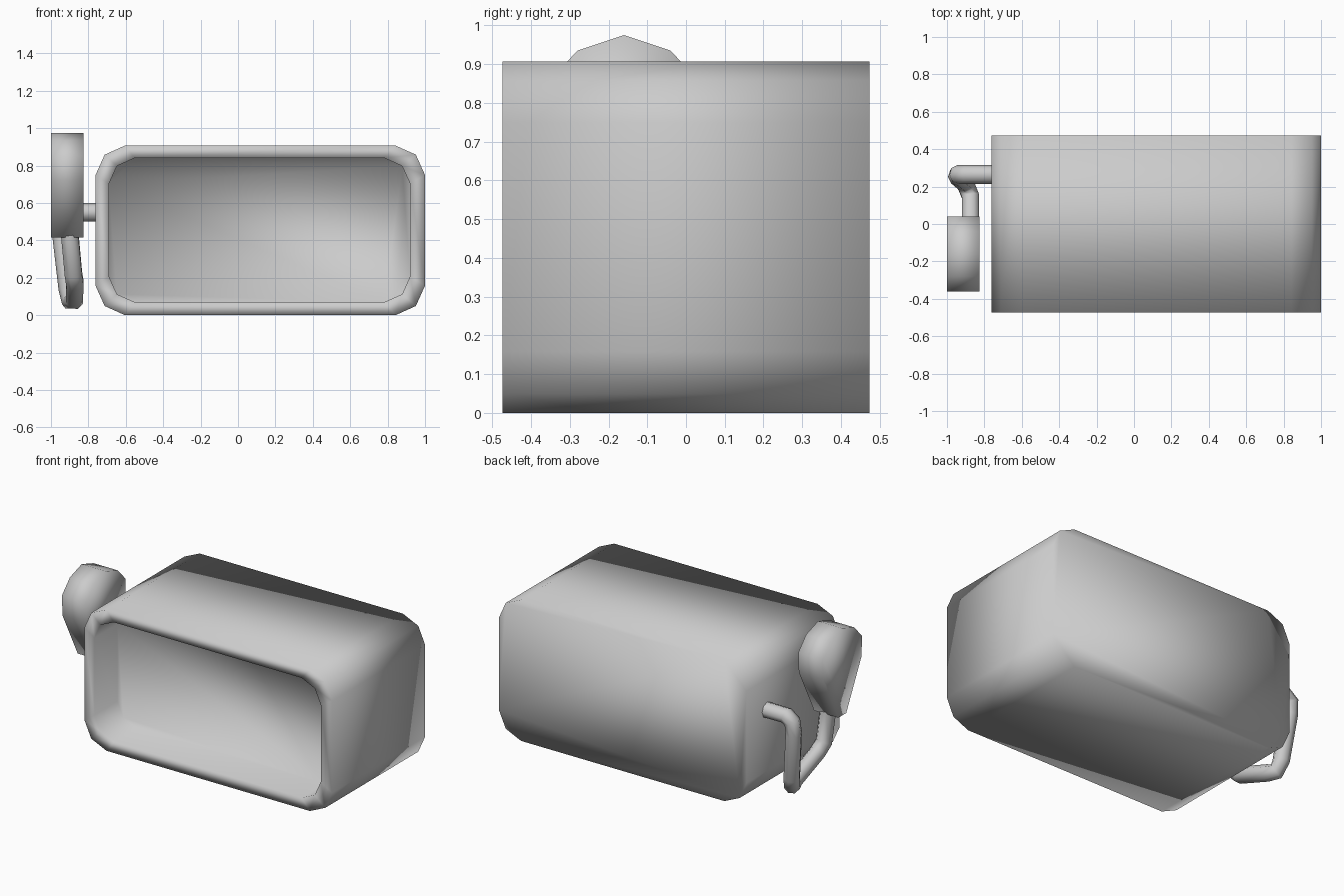
import bpy, bmesh
from mathutils import Vector

if "Cube" in bpy.data.objects:
    bpy.data.objects.remove(bpy.data.objects["Cube"])


def finish(name, bm):
    bmesh.ops.recalc_face_normals(bm, faces=bm.faces)
    mesh = bpy.data.meshes.new(name)
    bm.to_mesh(mesh)
    bm.free()
    mesh.shade_smooth()
    obj = bpy.data.objects.new(name, mesh)
    bpy.context.collection.objects.link(obj)
    return obj


def loft(name, rings):
    """Skin a list of equal-length point rings and cap both ends."""
    bm = bmesh.new()
    loops = [[bm.verts.new(p) for p in ring] for ring in rings]
    n = len(loops[0])
    for a, b in zip(loops, loops[1:]):
        for i in range(n):
            j = (i + 1) % n
            bm.faces.new((a[i], a[j], b[j], b[i]))
    bm.faces.new(loops[0])
    bm.faces.new(loops[-1])
    return finish(name, bm)


def rounded_rect(x0, x1, z0, z1, r, y):
    """Rectangle in xz whose corners are rounded by two short segments."""
    k = r * 0.31
    pts = []
    for cx, cz, sx, sz in ((x0, z0, 1, 1), (x1, z0, -1, 1),
                           (x1, z1, -1, -1), (x0, z1, 1, -1)):
        corner = [(cx, y, cz + sz * r), (cx + sx * k, y, cz + sz * k),
                  (cx + sx * r, y, cz)]
        pts += corner if sx * sz > 0 else corner[::-1]
    return pts


# Body: rounded box with a recess in the front
loft("body_shell", [
    rounded_rect(-0.762, 1.0, 0.0, 0.907, 0.158, 0.473),
    rounded_rect(-0.762, 1.0, 0.0, 0.907, 0.158, -0.473),
    rounded_rect(-0.69, 0.92, 0.07, 0.84, 0.137, -0.473),
    rounded_rect(-0.69, 0.92, 0.07, 0.84, 0.137, -0.24)])

# Side paddle: teardrop outline mirrored about y = -0.16, extruded along x
half = [(0.04, 0.415), (0.195, 0.72), (0.20, 0.85), (0.12, 0.935)]
outline = [(-0.16 + d, z) for d, z in half] + [(-0.16, 0.975)] \
    + [(-0.16 - d, z) for d, z in reversed(half)]
loft("side_paddle", [[(x, y, z) for y, z in outline] for x in (-1.0, -0.827)])

# Bent pipe from the body side down, forward and up into the paddle
path = [(-0.72, 0.265, 0.55), (-0.90, 0.265, 0.55), (-0.942, 0.265, 0.52),
        (-0.945, 0.255, 0.44), (-0.91, 0.225, 0.14), (-0.895, 0.20, 0.075),
        (-0.875, 0.15, 0.08), (-0.872, -0.09, 0.17), (-0.88, -0.145, 0.22),
        (-0.90, -0.16, 0.44)]
curve = bpy.data.curves.new("pipe_path", 'CURVE')
curve.dimensions = '3D'
curve.bevel_depth = 0.05
curve.bevel_resolution = 2
curve.use_fill_caps = True
spline = curve.splines.new('POLY')
spline.points.add(len(path) - 1)
for point, co in zip(spline.points, path):
    point.co = Vector((*co, 1.0))
spline.use_smooth = True
pipe = bpy.data.objects.new("side_pipe", curve)
bpy.context.collection.objects.link(pipe)
